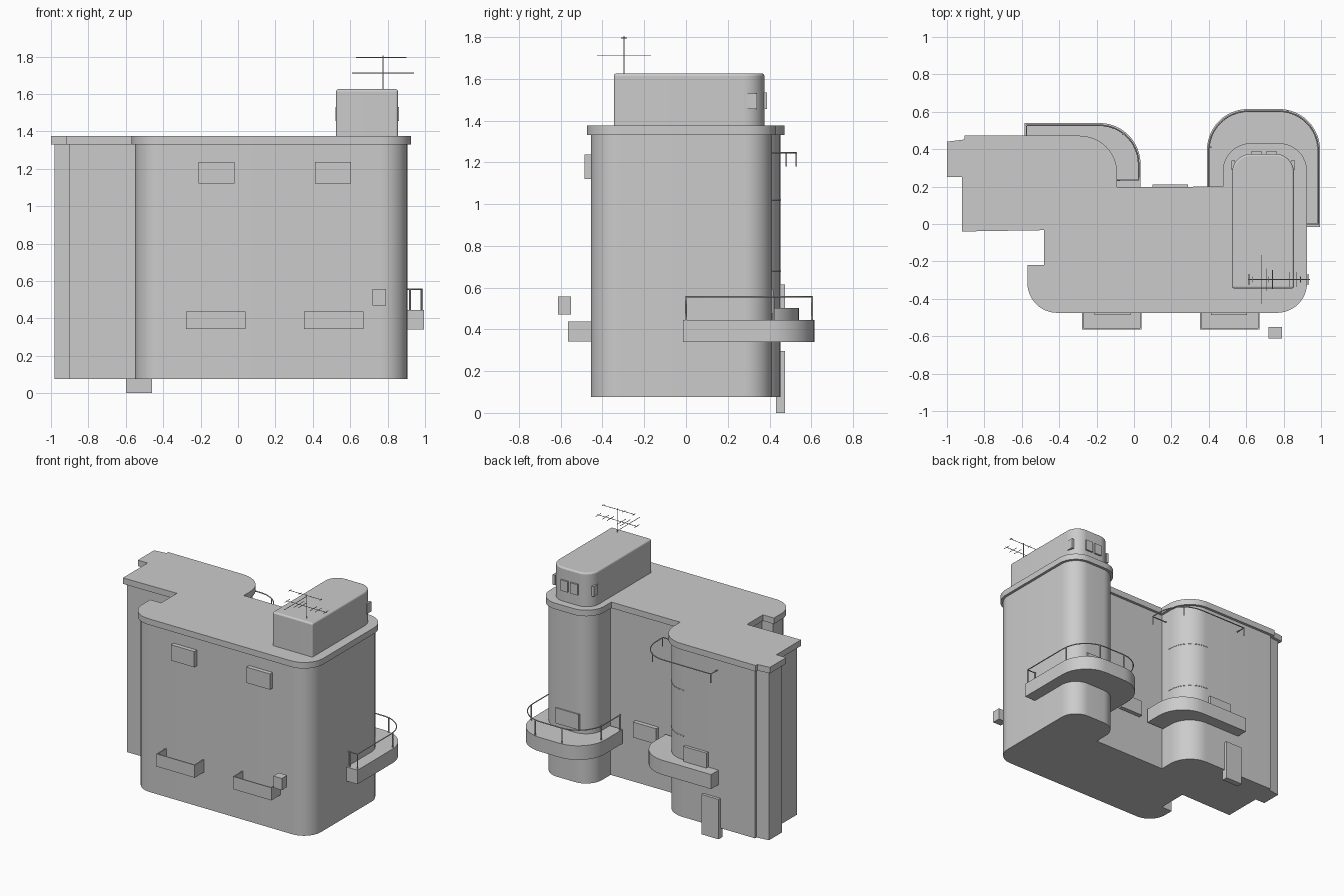
import bpy, bmesh, math
from mathutils import Vector

if "Cube" in bpy.data.objects:
    bpy.data.objects.remove(bpy.data.objects["Cube"])


def finish(name, bm, smooth=False):
    bmesh.ops.recalc_face_normals(bm, faces=bm.faces)
    me = bpy.data.meshes.new(name)
    bm.to_mesh(me)
    bm.free()
    ob = bpy.data.objects.new(name, me)
    bpy.context.collection.objects.link(ob)
    if smooth:
        bpy.ops.object.select_all(action='DESELECT')
        ob.select_set(True)
        bpy.context.view_layer.objects.active = ob
        bpy.ops.object.shade_smooth_by_angle(angle=math.radians(30))
    return ob


def box(name, x0, x1, y0, y1, z0, z1):
    bm = bmesh.new()
    bmesh.ops.create_cube(bm, size=1)
    for v in bm.verts:
        v.co = ((x0 + x1) / 2 + v.co.x * (x1 - x0),
                (y0 + y1) / 2 + v.co.y * (y1 - y0),
                (z0 + z1) / 2 + v.co.z * (z1 - z0))
    return finish(name, bm)


def rounded(corners, closed=True, seg=12):
    """Turn (x, y[, radius]) corners into a point list with rounded corners."""
    pts, n = [], len(corners)
    for i, c in enumerate(corners):
        p = Vector(c[:2])
        r = c[2] if len(c) > 2 else 0
        if r <= 0 or (not closed and i in (0, n - 1)):
            pts.append(p)
            continue
        a = (Vector(corners[i - 1][:2]) - p).normalized()
        b = (Vector(corners[(i + 1) % n][:2]) - p).normalized()
        half = a.angle(b) / 2
        t = r / math.tan(half)
        centre = p + (a + b).normalized() * (r / math.sin(half))
        u, v = p + a * t - centre, p + b * t - centre
        total = u.angle(v)
        for k in range(seg + 1):
            f = k / seg
            pts.append(centre + (u * math.sin((1 - f) * total) + v * math.sin(f * total)) / math.sin(total))
    return pts


def inset(corners, d):
    """Inset a clockwise outline by d, shrinking its corner radii too."""
    out, n = [], len(corners)
    for i, c in enumerate(corners):
        p = Vector(c[:2])
        e1 = (p - Vector(corners[i - 1][:2])).normalized()
        e2 = (Vector(corners[(i + 1) % n][:2]) - p).normalized()
        n1, n2 = Vector((e1.y, -e1.x)), Vector((e2.y, -e2.x))
        q = p + (n1 + n2) * (d / (1 + n1.dot(n2)))
        out.append((q.x, q.y, c[2] - d if len(c) > 2 else 0))
    return out


def prism(name, corners, z0, z1):
    bm = bmesh.new()
    face = bm.faces.new([bm.verts.new((p.x, p.y, z0)) for p in rounded(corners)])
    res = bmesh.ops.extrude_face_region(bm, geom=[face])
    for v in res['geom']:
        if isinstance(v, bmesh.types.BMVert):
            v.co.z = z1
    return finish(name, bm, True)


def tube(name, pts, r=0.003):
    cu = bpy.data.curves.new(name, 'CURVE')
    cu.dimensions = '3D'
    cu.bevel_depth = r
    cu.bevel_resolution = 1
    cu.use_fill_caps = True
    sp = cu.splines.new('POLY')
    sp.points.add(len(pts) - 1)
    for s, p in zip(sp.points, pts):
        s.co = (*p, 1)
    ob = bpy.data.objects.new(name, cu)
    bpy.context.collection.objects.link(ob)


def railing(name, path, posts, z0, z1, rail_z):
    tube(name + "_rail", [(p.x, p.y, rail_z) for p in rounded(path, False)], 0.004)
    for x, y in posts:
        tube(name + "_post", [(x, y, z0), (x, y, z1)], 0.005)


# main block and overhanging roof slab share one plan outline
plan = [(-1, .25), (-1, .44), (-.905, .452), (-.905, .472), (-.09, .472, .2), (-.09, .197),
        (.475, .2), (.475, .432, .15), (.925, .432, .15), (.925, -.475, .16),
        (-.57, -.475, .16), (-.57, -.22), (-.48, -.22), (-.48, -.033), (-.92, -.04), (-.92, .25)]
prism("roof_slab", plan, 1.33, 1.375)
prism("building_walls", inset(plan, .02), .075, 1.332)

# rooftop stair house with rounded rear and softened top edge
house = prism("roof_house", [(.525, -.345, .012), (.525, .375, .1), (.855, .375, .1), (.855, -.345, .012)],
              1.37, 1.625)
bm = bmesh.new()
bm.from_mesh(house.data)
top = [e for e in bm.edges if all(v.co.z > 1.62 for v in e.verts)]
bmesh.ops.bevel(bm, geom=top, offset=.011, segments=3, affect='EDGES', profile=.5)
bm.to_mesh(house.data)
bm.free()
for x in (.625, .705):
    box("house_rear_window", x, x + .06, .36, .387, 1.455, 1.535)
for x in (.52, .84):
    box("house_side_window", x, x + .02, .29, .34, 1.455, 1.53)

# wrap-around balcony on the right tower
prism("right_balcony", [(.39, .19), (.39, .615, .22), (.995, .615, .22), (.995, -.015), (.8, -.015), (.8, .19)],
      .34, .445)
railing("right_balcony", [(.4, .2), (.4, .603, .21), (.985, .603, .21), (.985, 0), (.91, 0)],
        [(.41, .41), (.4, .21), (.6, .603), (.82, .603), (.98, .42), (.985, 0), (.92, 0)], .44, .557, .556)

# balcony on the left tower and the hanging rail above it
prism("left_balcony", [(-.585, .44), (-.585, .54), (.035, .54, .22), (.035, .19), (-.3, .19), (-.3, .44)],
      .395, .503)
railing("upper_rail", [(-.575, .44), (-.575, .528), (.025, .528, .21), (.025, .235), (-.1, .235)],
        [(-.575, .528), (-.575, .445), (-.06, .48), (.025, .24)], 1.18, 1.247, 1.245)

# thin bands around the left tower curve
for z in (.68, 1.02):
    band = rounded([(-.3, .452), (-.11, .452, .18), (-.11, .25)], False)
    tube("tower_band", [(p.x, p.y, z) for p in band], .003)

# front windows
for x in (-.212, .412):
    box("front_window", x, x + .192, -.487, -.44, 1.12, 1.237)

# open-topped front balconies
for x in (-.278, .353):
    w, t = .317, .008
    box("planter_front", x, x + w, -.57 + .005, -.557, .343, .437)
    box("planter_floor", x, x + w, -.56, -.45, .343, .351)
    for a in (x, x + w - t):
        box("planter_end", a, a + t, -.56, -.45, .343, .437)

# small detached box, rear door and rear windows
box("small_box", .72, .79, -.613, -.55, .47, .557)
box("rear_door", -.6, -.46, .43, .474, 0, .297)
box("rear_window_left", -.5, -.31, .44, .474, .5, .615)
box("rear_window_middle", .1, .29, .165, .21, .42, .535)
box("rear_window_right", .59, .78, .395, .42, .475, .59)

# rooftop aerial: mast, two booms, cross rods
mx, my = .775, -.297
tube("aerial_mast", [(mx, my, 1.62), (mx, my, 1.805)], .003)
tube("aerial_boom_low", [(.61, my, 1.712), (.94, my, 1.712)], .002)
tube("aerial_boom_high", [(.63, my, 1.795), (.9, my, 1.795)], .002)
for x, h in ((.615, .03), (.68, .13), (.71, .06), (.74, .05), (.83, .04), (.87, .04), (.93, .03)):
    tube("aerial_rod", [(x, my - h, 1.712), (x, my + h, 1.712)], .002)
for x in (.635, .72, .89):
    tube("aerial_rod_high", [(x, my - .015, 1.795), (x, my + .015, 1.795)], .002)
